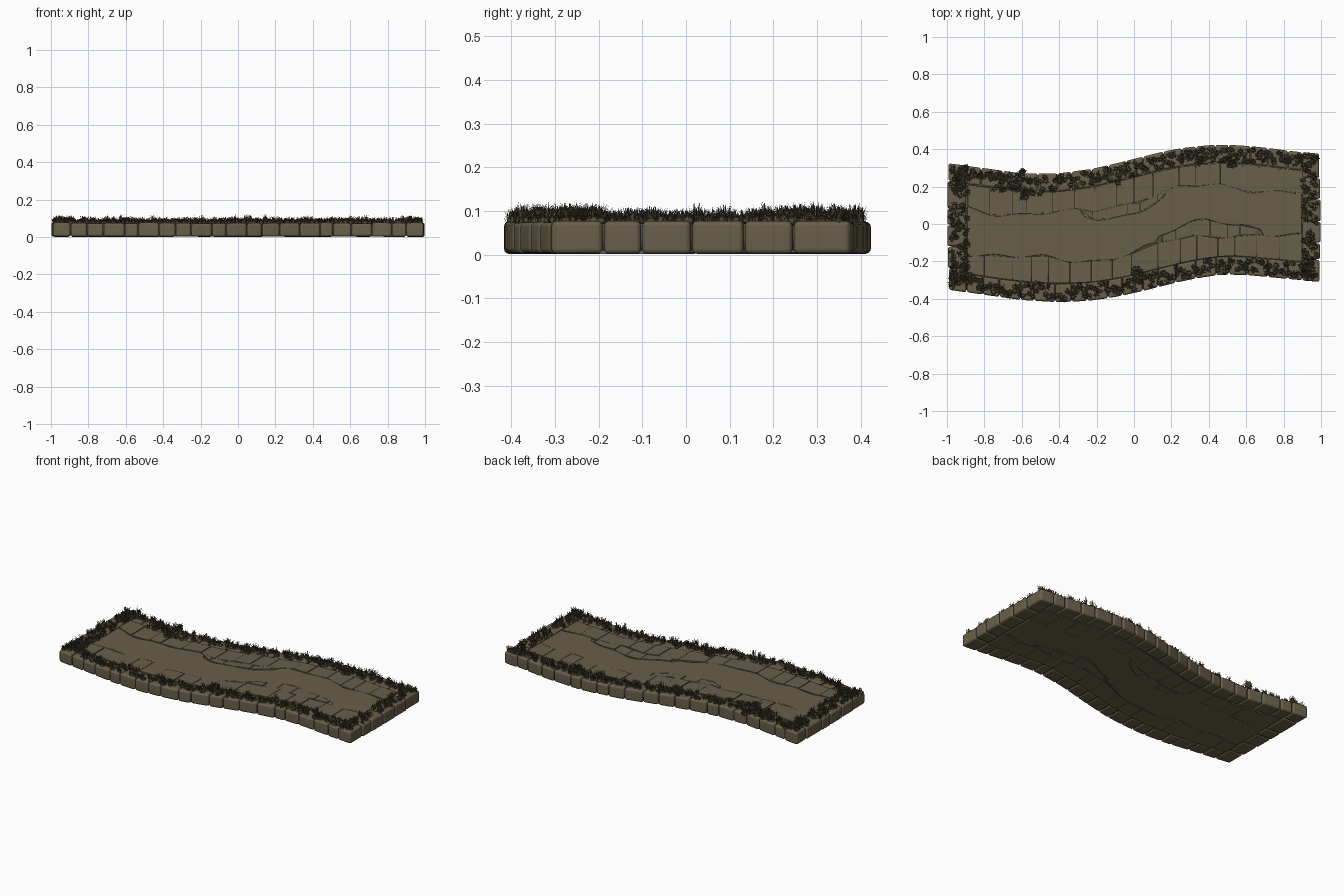
import bpy, bmesh, math, random
from mathutils import Matrix, Vector

if "Cube" in bpy.data.objects:
    bpy.data.objects.remove(bpy.data.objects["Cube"])

random.seed(7)
R = random.uniform


def material(name, rgb):
    m = bpy.data.materials.new(name)
    m.diffuse_color = (*rgb, 1)
    m.use_nodes = True
    m.node_tree.nodes["Principled BSDF"].inputs["Base Color"].default_value = m.diffuse_color
    return m


STONE = material("tan stone", (0.138, 0.115, 0.068))
GRASS = material("dark grass", (0.085, 0.072, 0.041))

# Winding outline of the path: (x, lower y, upper y)
OUTLINE = [(-1, -.35, .325), (-.8, -.38, .30), (-.6, -.408, .272), (-.4, -.42, .272),
           (-.2, -.41, .30), (0, -.372, .35), (.2, -.32, .40), (.4, -.278, .425),
           (.55, -.27, .425), (.7, -.283, .41), (.85, -.298, .39), (1, -.31, .375)]


def edge(x, side):
    """y of the path edge: side 0 lower, side 1 upper"""
    x = max(-1, min(1, x))
    for a, b in zip(OUTLINE, OUTLINE[1:]):
        if x <= b[0]:
            t = (x - a[0]) / (b[0] - a[0])
            return a[1 + side] * (1 - t) + b[1 + side] * t


def inward(x, d, side):
    return edge(x, side) + (d if side == 0 else -d)


def row_end(x, side):
    return .222 + .018 * math.sin(9 * x + 2 * side) + .01 * math.sin(23 * x)


def plate_edge(x, side):
    """inner limit of the stones; a bulge on each side holds extra small stones"""
    c = .4 if side == 0 else -.05
    bump = (.085 if side == 0 else .06) * math.exp(-((x - c) / .27) ** 2)
    return row_end(x, side) + (bump if bump > .03 else 0)


def prism(bm, columns, z0, z1):
    """closed slab from columns of (lower point, upper point)"""
    rows = [[bm.verts.new((p[0], p[1], z)) for z in (z0, z1) for p in c] for c in columns]
    for a, b in zip(rows, rows[1:]):
        bm.faces.new((a[2], b[2], b[3], a[3]))
        bm.faces.new((a[1], b[1], b[0], a[0]))
        bm.faces.new((a[0], b[0], b[2], a[2]))
        bm.faces.new((b[1], a[1], a[3], b[3]))
    a, b = rows[0], rows[-1]
    bm.faces.new((a[0], a[2], a[3], a[1]))
    bm.faces.new((b[0], b[1], b[3], b[2]))


def finish(name, bm, mat, bevel=0):
    me = bpy.data.meshes.new(name)
    bm.normal_update()
    bm.to_mesh(me)
    bm.free()
    ob = bpy.data.objects.new(name, me)
    bpy.context.collection.objects.link(ob)
    me.materials.append(mat)
    for p in me.polygons:
        p.use_smooth = True
    if bevel:
        b = ob.modifiers.new("rounded edges", 'BEVEL')
        b.width, b.segments, b.limit_method = bevel, 3, 'ANGLE'
        b.angle_limit = math.radians(35)
        ob.modifiers.new("normals", 'WEIGHTED_NORMAL')
    return ob


def cuts(a, b, n):
    step = (b - a) / n
    return [a] + [a + step * (i + R(-.2, .2)) for i in range(1, n)] + [b]


def stone_row(bm, xs, side, d0, d1, g):
    for x0, x1 in zip(xs, xs[1:]):
        cols = []
        for x in (x0 + g, x1 - g):
            ys = sorted((inward(x, d0(x) + g, side), inward(x, d1(x) - g, side)))
            cols.append(((x, ys[0]), (x, ys[1])))
        prism(bm, cols, R(.001, .004), R(.073, .078))


# Mortar core between the stones
bm = bmesh.new()
prism(bm, [((x, inward(x, .012, 0)), (x, inward(x, .012, 1)))
           for x in [-.975 + 1.95 * i / 30 for i in range(31)]], .009, .067)
finish("mortar_core", bm, STONE)

# Border stones along both long sides and both ends
bm = bmesh.new()
for side in (0, 1):
    stone_row(bm, cuts(-.895, .9, 19), side, lambda x: 0, lambda x: .1, .0015)
for s in (-1, 1):
    lo, hi = edge(s, 0), edge(s, 1)
    ys = cuts(lo, hi, 6)
    for y0, y1 in zip(ys, ys[1:]):
        m = (y0 + y1) / 2
        xo = s * (.998 - .09 * (m - .02) ** 2)
        xa, xb = sorted((xo, s * (.9 if s > 0 else .897)))
        # the corner stones follow the slanting long edge
        ya = edge(xa, 0) if y0 == lo else y0 + .0015
        yb = edge(xa, 1) if y1 == hi else y1 - .0015
        yc = edge(xb, 0) if y0 == lo else y0 + .0015
        yd = edge(xb, 1) if y1 == hi else y1 - .0015
        prism(bm, [((xa, ya), (xa, yb)), ((xb, yc), (xb, yd))], R(.001, .004), .077)
finish("border_stones", bm, STONE, .012)

# Inner rows of paving stones
bm = bmesh.new()
for side in (0, 1):
    stone_row(bm, cuts(-.89, .895, 16), side, lambda x: .1, lambda x: row_end(x, side), .001)
    c = .4 if side == 0 else -.05
    stone_row(bm, cuts(c - .25, c + .25, 6), side, lambda x: row_end(x, side),
              lambda x: plate_edge(x, side), .001)
finish("paving_stones", bm, STONE, .008)

# Smooth worn walkway down the middle
bm = bmesh.new()
prism(bm, [((x, inward(x, plate_edge(x, 0), 0)), (x, inward(x, plate_edge(x, 1), 1)))
           for x in [-.892 + 1.788 * i / 80 for i in range(81)]], .004, .0735)
finish("worn_walkway", bm, STONE, .005)

# Tuft positions: along the long sides, the ends and a few loose patches
tufts = []
for side in (0, 1):
    for i in range(185):
        x = -.965 + i * 1.93 / 184
        wide = .085 + .03 * math.sin(11 * x + side) * (x < -.5)
        tufts.append((x + R(-.01, .01), inward(x, R(.018, wide), side)))
for s in (-1, 1):
    lo, hi = edge(s, 0) + .02, edge(s, 1) - .02
    for i in range(75):
        y = lo + (hi - lo) * i / 74
        if abs(y - (.13 if s < 0 else -.02)) > .02:
            tufts.append((s * R(.905 if s > 0 else .885, .98), y))
for px, py, n, r in [(-.58, .15, 9, .02), (-.61, .275, 7, .02), (.02, -.25, 8, .02),
                     (-.73, .215, 10, .035), (-.93, .22, 12, .04), (-.92, -.25, 14, .05),
                     (.36, .335, 6, .02), (.52, .325, 6, .02), (-.09, .225, 3, .012),
                     (.93, -.24, 10, .035), (-.64, .21, 8, .03)]:
    tufts += [(px + R(-r, r), py + R(-r, r)) for _ in range(n)]

# Low moss cushions under the grass
bm = bmesh.new()
for x, y in tufts:
    r = R(.009, .016)
    M = (Matrix.Translation((x, y, .077)) @ Matrix.Rotation(R(0, 6), 4, 'Z')
         @ Matrix.Diagonal((r, r * R(.7, 1.1), R(.006, .014), 1)))
    ball = bmesh.ops.create_icosphere(bm, subdivisions=1, radius=1, matrix=M)
    for v in ball['verts']:
        v.co += Vector((R(-1, 1), R(-1, 1), R(-.5, 1))) * .002
finish("moss_cushions", bm, GRASS)

# Thin grass blades leaning out of each tuft
bm = bmesh.new()
for x, y in tufts:
    tall = R(.016, .034) + (.01 if random.random() < .15 else 0)
    for _ in range(26):
        a, lean, h = R(0, 2 * math.pi), R(.001, .013), tall * R(.55, 1.15)
        out = Vector((math.cos(a), math.sin(a), 0))
        w = Vector((-out.y, out.x, 0)) * R(.0010, .0018)
        base = Vector((x, y, .074)) + out * R(0, .013)
        mid = base + out * lean * .4 + Vector((0, 0, h * .65))
        tip = base + out * lean + Vector((0, 0, h))
        v = [bm.verts.new(p) for p in (base - w, base + w, mid + w, mid - w, tip)]
        bm.faces.new(v[:4])
        bm.faces.new((v[3], v[2], v[4]))
finish("grass_blades", bm, GRASS)
